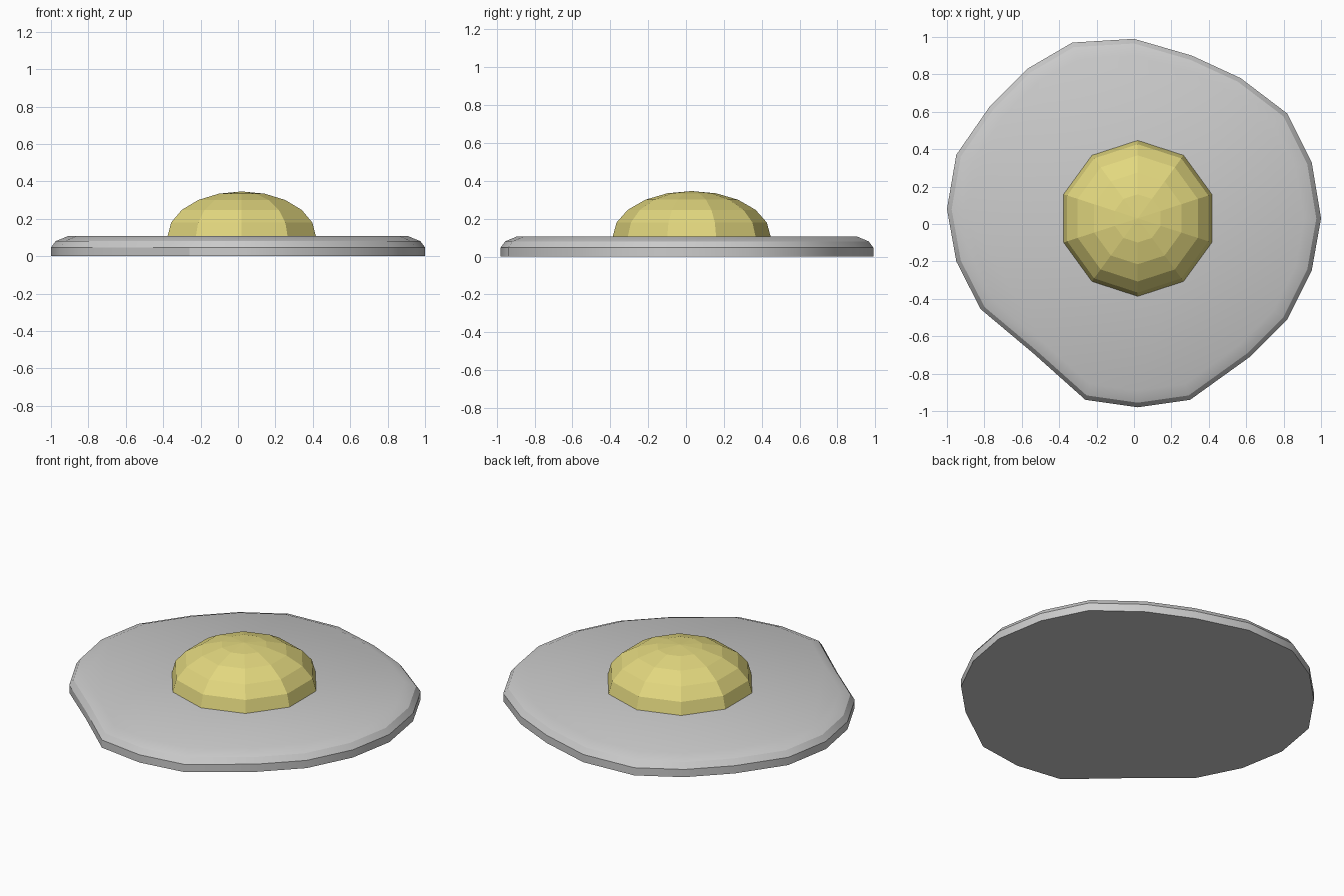
import bpy, bmesh, math

if "Cube" in bpy.data.objects:
    bpy.data.objects.remove(bpy.data.objects["Cube"])

# Wobbly outline of the egg white
OUTLINE = [(0, .99), (-.33, .97), (-.57, .83), (-.77, .63), (-.95, .37),
           (-1, .08), (-.95, -.20), (-.82, -.455), (-.54, -.69), (-.26, -.94),
           (.02, -.98), (.30, -.94), (.62, -.71), (.82, -.51), (.95, -.25),
           (1, .03), (.95, .33), (.82, .59), (.57, .78), (.31, .90)]
# (scale of outline, height): upright rim, then rounded shoulder
LEVELS = [(1, 0), (1, .047), (.975, .08), (.91, .107)]


def finish(name, bm):
    bmesh.ops.recalc_face_normals(bm, faces=bm.faces)
    mesh = bpy.data.meshes.new(name)
    bm.to_mesh(mesh)
    bm.free()
    obj = bpy.data.objects.new(name, mesh)
    bpy.context.collection.objects.link(obj)
    return obj


# Egg white: stacked outlines bridged into a slab
bm = bmesh.new()
rings = [[bm.verts.new((x * s, y * s, z)) for x, y in OUTLINE] for s, z in LEVELS]
n = len(OUTLINE)
for a, b in zip(rings, rings[1:]):
    for i in range(n):
        j = (i + 1) % n
        bm.faces.new((a[i], a[j], b[j], b[i]))
bm.faces.new(rings[0])
bm.faces.new(rings[-1])
white = finish("egg_white", bm)
bpy.context.view_layer.objects.active = white
white.select_set(True)
bpy.ops.object.shade_smooth_by_angle(angle=math.radians(30))

# Yolk: flattened low-poly dome resting on the white
bm = bmesh.new()
bmesh.ops.create_uvsphere(bm, u_segments=10, v_segments=10, radius=1)
bmesh.ops.delete(bm, geom=[v for v in bm.verts if v.co.z < -.01], context='VERTS')
bmesh.ops.scale(bm, vec=(.417, .417, .24), verts=bm.verts)
bmesh.ops.translate(bm, vec=(.02, .03, .106), verts=bm.verts)
yolk = finish("yolk", bm)
# An open dome can be ambiguous, so make sure its faces point outward
if max(yolk.data.polygons, key=lambda p: p.center.z).normal.z < 0:
    yolk.data.flip_normals()
mat = bpy.data.materials.new("yolk_yellow")
mat.diffuse_color = (.76, .68, .21, 1)
mat.use_nodes = True
mat.node_tree.nodes["Principled BSDF"].inputs["Base Color"].default_value = mat.diffuse_color
yolk.data.materials.append(mat)
